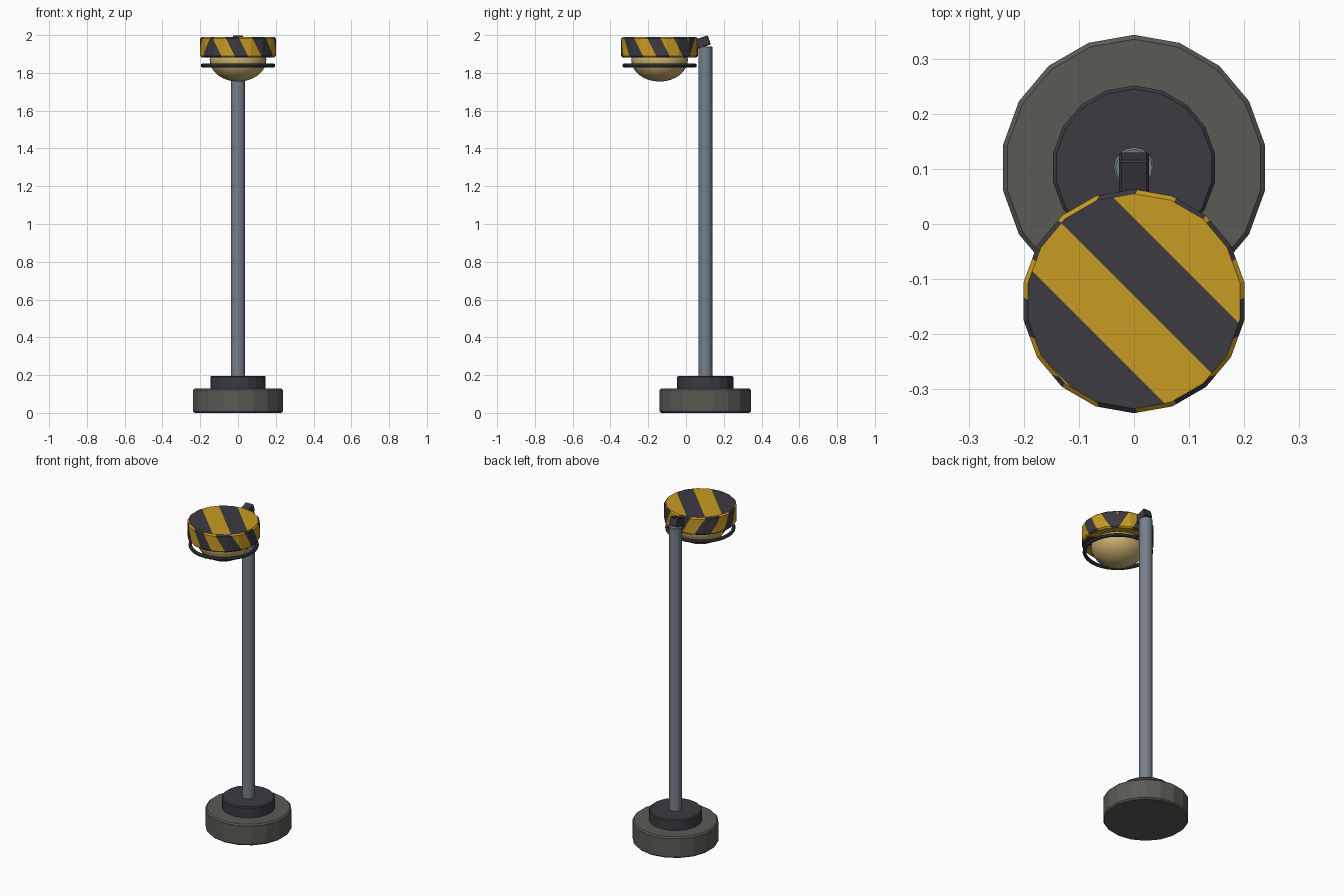
import bpy, bmesh, math
from mathutils import Vector, Matrix

if "Cube" in bpy.data.objects:
    bpy.data.objects.remove(bpy.data.objects["Cube"])


def material(name, r, g, b):
    m = bpy.data.materials.new(name)
    m.diffuse_color = (r, g, b, 1)
    m.use_nodes = True
    m.node_tree.nodes["Principled BSDF"].inputs["Base Color"].default_value = m.diffuse_color
    return m


CONCRETE = material("concrete_grey", 0.102, 0.104, 0.09)
DARK = material("charcoal", 0.045, 0.043, 0.053)
YELLOW = material("warning_yellow", 0.58, 0.33, 0.016)
STEEL = material("steel_grey", 0.18, 0.215, 0.25)
LENS = material("warm_lens", 0.60, 0.44, 0.16)

POLE_Y, LAMP_Y = 0.102, -0.14


def finish(bm, name, mats, smooth=False):
    bmesh.ops.recalc_face_normals(bm, faces=bm.faces)
    me = bpy.data.meshes.new(name)
    bm.to_mesh(me)
    bm.free()
    for m in mats:
        me.materials.append(m)
    for p in me.polygons:
        p.use_smooth = smooth
    ob = bpy.data.objects.new(name, me)
    bpy.context.collection.objects.link(ob)
    return ob


def drum(radius, z0, z1, y, bevel, sides=18):
    """Chamfered cylinder with a corner pointing along +y and -y."""
    bm = bmesh.new()
    mat = Matrix.Translation((0, y, (z0 + z1) / 2)) @ Matrix.Rotation(math.pi / 2, 4, 'Z')
    bmesh.ops.create_cone(bm, cap_ends=True, segments=sides, radius1=radius,
                          radius2=radius, depth=z1 - z0)
    for v in bm.verts:  # put the first corner exactly on the x axis before turning
        k = round(math.atan2(v.co.y, v.co.x) / (2 * math.pi / sides) - 0.001)
        a = k * 2 * math.pi / sides
        v.co.x, v.co.y = radius * math.cos(a), radius * math.sin(a)
    bmesh.ops.transform(bm, matrix=mat, verts=bm.verts)
    bm.normal_update()
    rims = [e for e in bm.edges if abs(e.verts[0].co.z - e.verts[1].co.z) < 1e-5]
    bmesh.ops.bevel(bm, geom=rims, offset=bevel, segments=1, affect='EDGES')
    bm.normal_update()
    return bm


# Base, collar and pole
finish(drum(0.241, 0.0, 0.13, POLE_Y, 0.008), "base", [CONCRETE])
finish(drum(0.149, 0.12, 0.196, POLE_Y, 0.006), "base_collar", [DARK])
finish(drum(0.037, 0.15, 1.94, POLE_Y, 0.004, 16), "pole", [STEEL])

# Lamp housing: stripes are cut into the faces, projected along the main axis
bm = drum(0.203, 1.882, 1.99, LAMP_Y, 0.008)
HALF = 0.14


def group(f):
    n = f.normal
    if abs(n.z) > 0.8:
        return 0
    return 1 if abs(n.y) > abs(n.x) else 2


STRIPES = {  # stripe direction and the offset of one stripe boundary
    0: (Vector((1, 1, 0)), 0.01),
    1: (Vector((2, 0, 1)), 1.935 + 0.06),
    2: (Vector((0, 2, 1)), 1.935 + 0.06 + 2 * LAMP_Y),
}
for g, (d, off) in STRIPES.items():
    for k in range(-6, 7):
        bm.normal_update()
        faces = [f for f in bm.faces if group(f) == g]
        edges = list({e for f in faces for e in f.edges})
        verts = list({v for f in faces for v in f.verts})
        level = off + k * HALF
        bmesh.ops.bisect_plane(bm, geom=verts + edges + faces, dist=1e-6,
                               plane_co=d * (level / d.length_squared),
                               plane_no=d.normalized())
bm.normal_update()
for f in bm.faces:
    d, off = STRIPES[group(f)]
    k = math.floor((f.calc_center_median().dot(d) - off) / HALF)
    f.material_index = k % 2  # 0 is yellow, 1 is dark
finish(bm, "lamp_housing", [YELLOW, DARK])

# Rounded lens: lower half of a flattened sphere with a short neck
bm = bmesh.new()
bmesh.ops.create_uvsphere(bm, u_segments=32, v_segments=16, radius=1)
bmesh.ops.transform(bm, verts=bm.verts,
                    matrix=Matrix.Translation((0, LAMP_Y, 1.87)) @ Matrix.Diagonal((0.15, 0.15, 0.116, 1)))
for v in bm.verts:
    if v.co.z > 1.871:
        v.co.z = min(v.co.z, 1.90)
finish(bm, "lamp_lens", [LENS], smooth=True)

# Guard ring around the lens
bpy.ops.mesh.primitive_torus_add(location=(0, LAMP_Y, 1.839), major_segments=32,
                                 minor_segments=8, major_radius=0.187, minor_radius=0.0105)
ring = bpy.context.object
ring.name = "guard_ring"
ring.data.materials.append(DARK)
bpy.ops.object.shade_smooth_by_angle()

# Tilted bracket joining the pole to the housing
bm = bmesh.new()
bmesh.ops.create_cube(bm, size=1)
bmesh.ops.transform(bm, verts=bm.verts,
                    matrix=Matrix.Translation((0, 0.066, 1.956)) @ Matrix.Rotation(math.radians(18), 4, 'X')
                    @ Matrix.Diagonal((0.054, 0.12, 0.051, 1)))
bmesh.ops.bevel(bm, geom=list(bm.edges), offset=0.004, segments=1, affect='EDGES')
finish(bm, "bracket", [DARK])
